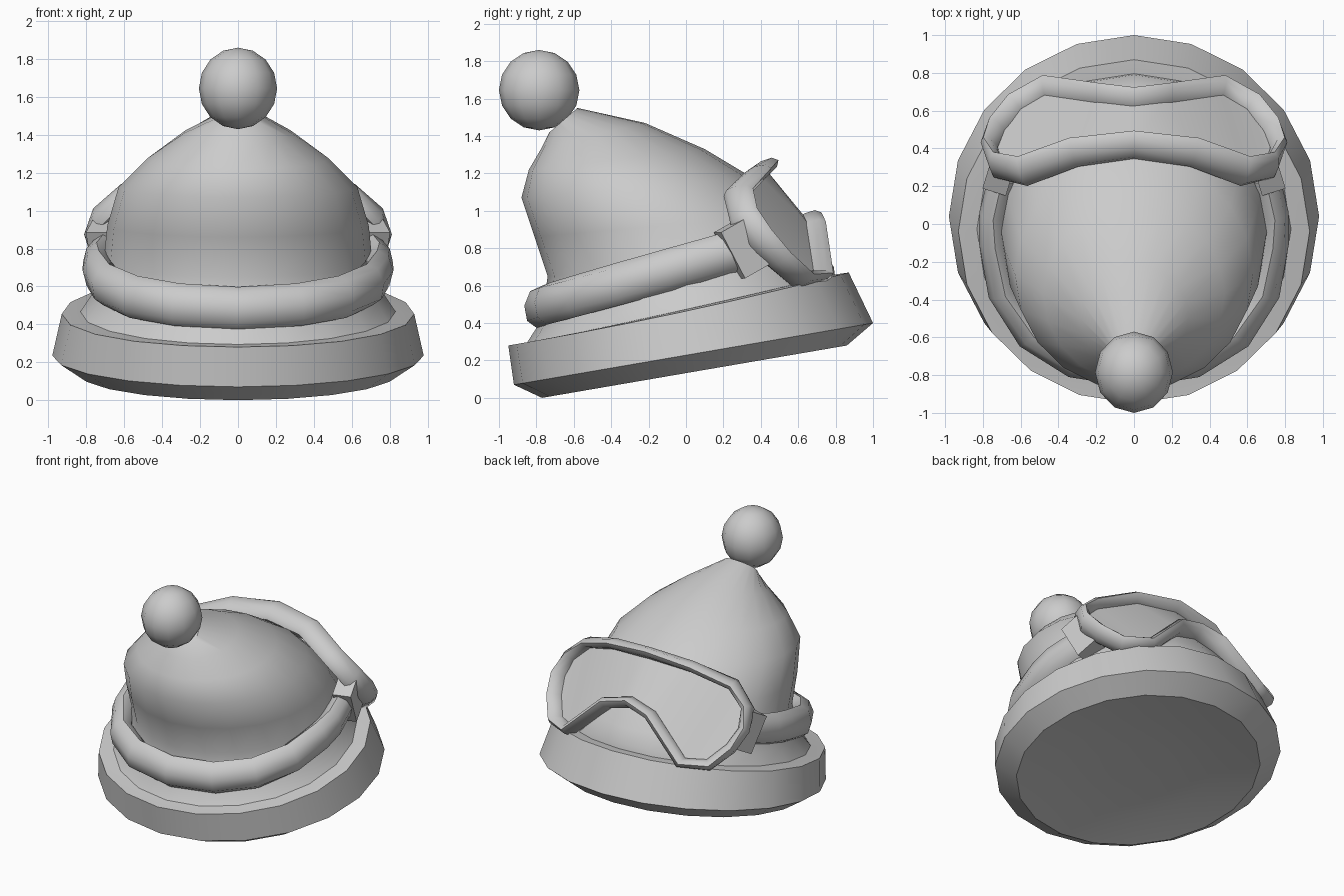
import bpy, bmesh, math
from mathutils import Vector

old = bpy.data.objects.get("Cube")
if old:
    bpy.data.objects.remove(old, do_unlink=True)

grey = bpy.data.materials.new("light grey")
grey.use_nodes = True
colour = (0.6, 0.6, 0.6, 1)
grey.diffuse_color = colour
grey.node_tree.nodes["Principled BSDF"].inputs["Base Color"].default_value = colour


def finish(obj, angle=40):
    """Give an object the material and smooth shading with sharp edges."""
    obj.data.materials.append(grey)
    bpy.ops.object.select_all(action="DESELECT")
    obj.select_set(True)
    bpy.context.view_layer.objects.active = obj
    bpy.ops.object.shade_smooth_by_angle(angle=math.radians(angle))


def build(name, bm, angle):
    """Turn a bmesh into a finished object."""
    bmesh.ops.recalc_face_normals(bm, faces=bm.faces)
    mesh = bpy.data.meshes.new(name)
    bm.to_mesh(mesh)
    bm.free()
    obj = bpy.data.objects.new(name, mesh)
    bpy.context.collection.objects.link(obj)
    finish(obj, angle)


def skin(name, loops, cyclic=False, angle=40):
    """Bridge a list of point loops into one closed surface."""
    bm = bmesh.new()
    rings = [[bm.verts.new(p) for p in loop] for loop in loops]
    pairs = list(zip(rings, rings[1:])) + ([(rings[-1], rings[0])] if cyclic else [])
    for a, b in pairs:
        for i in range(len(a)):
            j = (i + 1) % len(a)
            bm.faces.new((a[i], a[j], b[j], b[i]))
    if not cyclic:
        bm.faces.new(rings[0])
        bm.faces.new(rings[-1])
    build(name, bm, angle)


def tilted_ring(front, back, rx, sag=0, n=20):
    """Ellipse given by its front and back (y, z) points, half width and side sag."""
    f, b = Vector((0, *front)), Vector((0, *back))
    mid, half = (f + b) / 2, (b - f) / 2
    return [mid + half * math.sin(t)
            + Vector((rx * math.cos(t), 0, -sag * math.cos(t) ** 2))
            for t in (2 * math.pi * i / n for i in range(n))]


def sweep(name, path, depth_axis, depth, width, cyclic=False):
    """Sweep an oval along a path; depth_axis(point) gives its long axis."""
    loops = []
    last = len(path) - 1
    for i, p in enumerate(path):
        if cyclic:
            tangent = path[(i + 1) % len(path)] - path[i - 1]
        else:
            tangent = path[min(i + 1, last)] - path[max(i - 1, 0)]
        side = tangent.cross(depth_axis(p)).normalized()
        up = side.cross(tangent).normalized()
        loops.append([p + up * depth * math.cos(t) + side * width * math.sin(t)
                      for t in (math.pi * k / 4 for k in range(8))])
    skin(name, loops, cyclic, angle=60)


def mirror(p):
    return Vector((-p.x, p.y, p.z))


# Folded brim, tilted up towards the goggles, with a shallow hollow underneath
skin("brim", [tilted_ring(*r) for r in (
    ((-0.18, 0.16), (0.27, 0.24), 0.22),
    ((-0.50, 0.09), (0.59, 0.275), 0.55),
    ((-0.77, 0.0), (0.86, 0.28), 0.84),
    ((-0.92, 0.07), (1.0, 0.40), 0.98),
    ((-0.95, 0.28), (0.87, 0.67), 0.93, 0.02),
    ((-0.87, 0.29), (0.80, 0.66), 0.85, 0.01),
)], angle=33)

# Knitted crown leaning forward to the tip
skin("crown", [tilted_ring(*r) for r in (
    ((-0.86, 0.28), (0.80, 0.63), 0.84),
    ((-0.77, 0.42), (0.79, 0.70), 0.77),
    ((-0.74, 0.65), (0.73, 0.79), 0.71),
    ((-0.81, 0.86), (0.58, 0.98), 0.69),
    ((-0.88, 1.07), (0.35, 1.18), 0.63),
    ((-0.84, 1.22), (0.10, 1.33), 0.48),
    ((-0.77, 1.34), (-0.22, 1.47), 0.29),
    ((-0.73, 1.42), (-0.58, 1.55), 0.12),
)])

# Pompom
bpy.ops.mesh.primitive_uv_sphere_add(segments=12, ring_count=8, radius=0.215,
                                     location=(0, -0.785, 1.645))
pompom = bpy.context.object
pompom.name = "pompom"
pompom.scale.x = 0.96
finish(pompom, 60)

# Goggle strap around the front of the crown
half = [Vector((x, y, 0.49 + 0.28 * (y + 0.785))) for x, y in (
    (0.69, 0.25), (0.74, 0.05), (0.74, -0.1), (0.695, -0.36),
    (0.55, -0.59), (0.32, -0.735))]
strap = half + [Vector((0, -0.785, 0.485))] + [mirror(p) for p in reversed(half)]
sweep("strap", strap, lambda p: Vector((0, 0.1, 1)), 0.113, 0.08)

# Strap clips
for name, s in (("left_clip", 1), ("right_clip", -1)):
    bpy.ops.mesh.primitive_cube_add(size=1, location=(s * 0.70, 0.30, 0.80),
                                    rotation=(0.5, 0, s * 0.3))
    clip = bpy.context.object
    clip.name = name
    clip.scale = (0.13, 0.16, 0.28)
    finish(clip)


# Goggle frame with a nose arch
def outward(p):
    return Vector((0.5 * p.x, 0.9, 0.5 - 0.45 * abs(p.x))).normalized()


top = [Vector(p) for p in ((0, 0.42, 1.23), (0.32, 0.38, 1.20), (0.59, 0.28, 1.10),
                           (0.73, 0.31, 0.97))]
end = [Vector(p) for p in ((0.76, 0.40, 0.85), (0.72, 0.50, 0.74))]
bottom = [Vector(p) for p in ((0, 0.65, 0.95), (0.18, 0.67, 0.91), (0.46, 0.71, 0.645),
                              (0.62, 0.62, 0.635))]
side = top[1:] + end + bottom[:0:-1]
frame = [top[0]] + side + [bottom[0]] + [mirror(p) for p in reversed(side)]
sweep("goggle_frame", frame, outward, 0.085, 0.04, cyclic=True)

# Curved lens bridging the upper and lower frame
bm = bmesh.new()
columns = list(zip(top, bottom)) + [tuple(end)]
columns = [(mirror(a), mirror(b)) for a, b in columns[:0:-1]] + columns
grid = [[bm.verts.new(p) for p in column] for column in columns]
for c, d in zip(grid, grid[1:]):
    bm.faces.new((c[0], c[1], d[1], d[0]))
build("goggle_lens", bm, 60)
